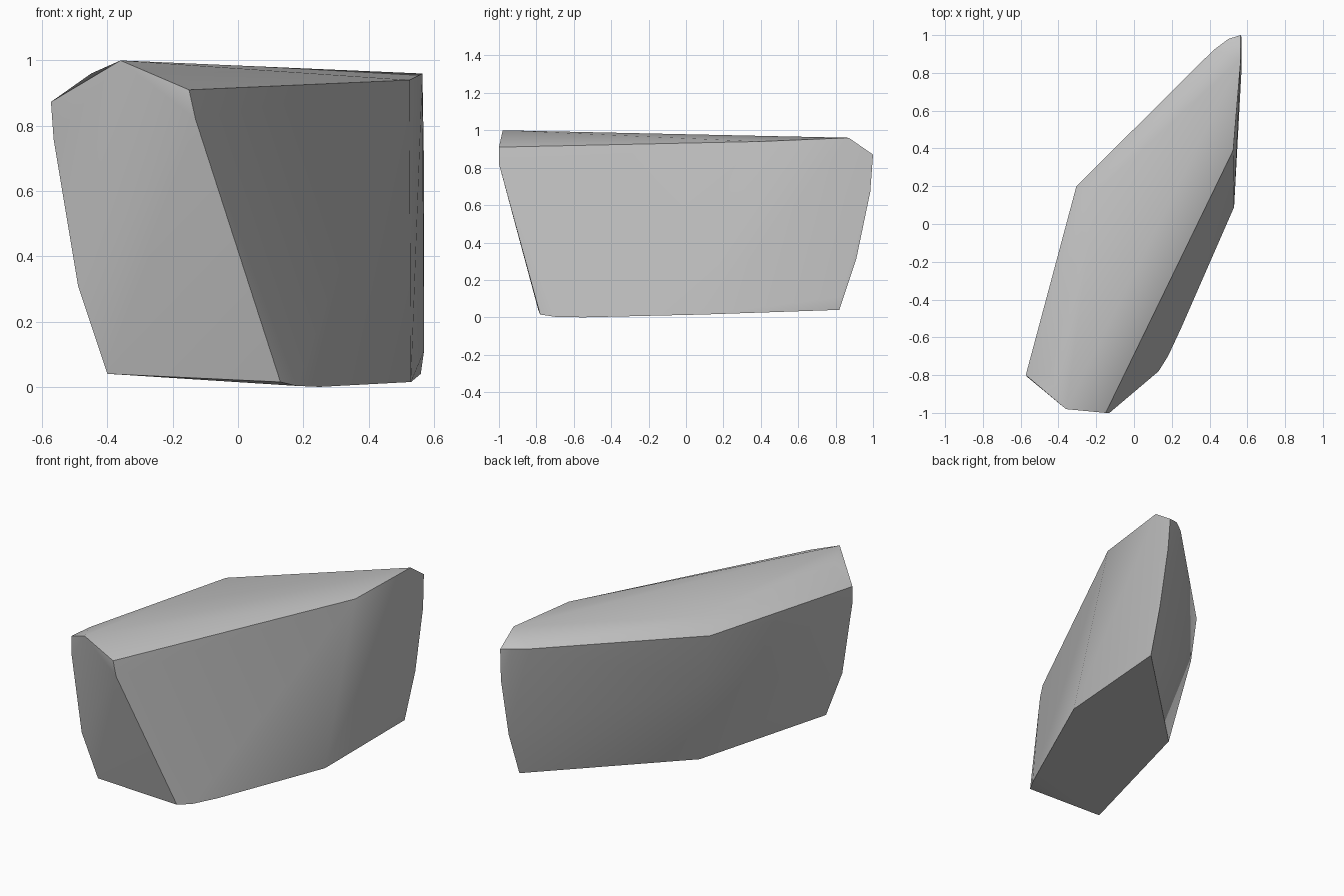
import bpy
import bmesh
import math

default_cube = bpy.data.objects.get("Cube")
if default_cube:
    bpy.data.objects.remove(default_cube, do_unlink=True)


def flat_material(name, colour):
    material = bpy.data.materials.new(name)
    material.use_nodes = True
    material.diffuse_color = colour
    shader = material.node_tree.nodes["Principled BSDF"]
    shader.inputs["Base Color"].default_value = colour
    return material


def hull_object(name, corners, material):
    """Wrap a convex skin around the corner points of a chipped stone."""
    mesh = bpy.data.meshes.new(name)
    bm = bmesh.new()
    for corner in corners:
        bm.verts.new(corner)
    bmesh.ops.convex_hull(bm, input=bm.verts[:])
    loose = [vert for vert in bm.verts if not vert.link_faces]
    bmesh.ops.delete(bm, geom=loose, context="VERTS")
    bmesh.ops.recalc_face_normals(bm, faces=bm.faces[:])
    bm.to_mesh(mesh)
    bm.free()
    mesh.materials.append(material)
    stone = bpy.data.objects.new(name, mesh)
    bpy.context.collection.objects.link(stone)
    return stone


# Gently sloping top face
top_corners = [
    (-.36, -.98, 1), (-.15, -1, .91), (.525, .39, .94),
    (.565, .87, .96), (-.2, .17, .96), (-.45, -.8, .96),
]

# Rim below the top bevel, along the left and back
rim_corners = [
    (-.573, -.8, .873), (-.305, .2, .88), (.42, .92, .88),
    (.5, .98, .88), (.565, 1, .87),
]

# Side corners that make the walls taper in a slight curve
wall_corners = [
    (-.13, -1, .82), (-.565, -.81, .76), (-.49, -.82, .31),
    (-.262, .2, .58), (.57, .985, .67), (.57, .91, .31), (.57, .83, .11),
]

# Nearly flat underside
base_corners = [
    (-.4, -.79, .04), (.13, -.78, .015), (.18, -.7, .003), (.25, -.55, 0),
    (.53, .09, .015), (.56, .82, .04), (-.17, .11, .05),
]

stone_grey = flat_material("stone grey", (.54, .54, .54, 1))
rock = hull_object(
    "rock", top_corners + rim_corners + wall_corners + base_corners, stone_grey)

# Soft shading across shallow facets, crisp main ridges
bpy.ops.object.select_all(action="DESELECT")
rock.select_set(True)
bpy.context.view_layer.objects.active = rock
bpy.ops.object.shade_smooth_by_angle(angle=math.radians(45))
facet_shading = rock.modifiers.new("facet shading", "WEIGHTED_NORMAL")
facet_shading.keep_sharp = True
